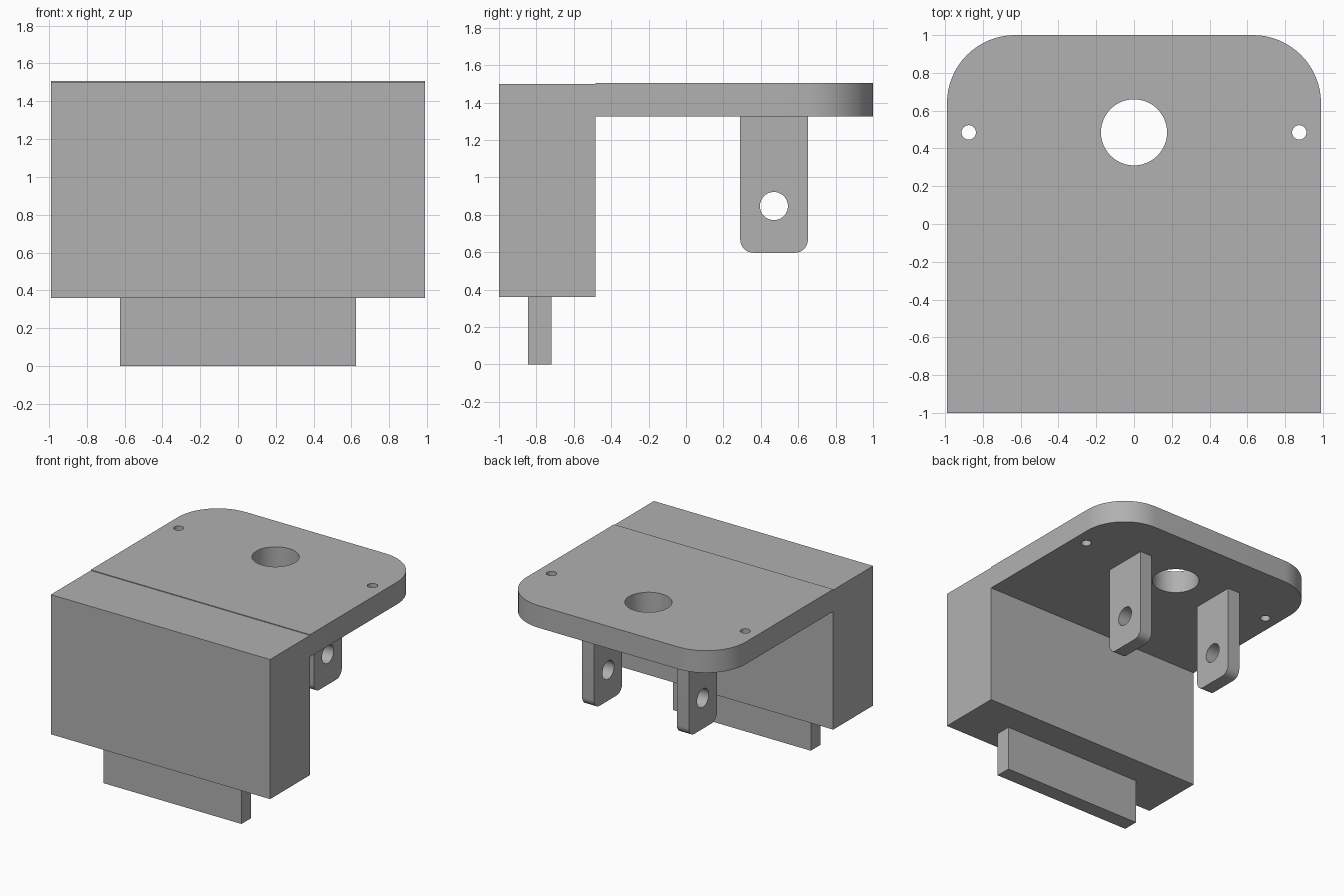
import bpy
import bmesh
import math
from mathutils import Matrix, Vector

cube = bpy.data.objects.get("Cube")
if cube:
    bpy.data.objects.remove(cube, do_unlink=True)

grey = bpy.data.materials.new("plain grey")
grey.use_nodes = True
colour = (0.44, 0.44, 0.44, 1)
grey.diffuse_color = colour
grey.node_tree.nodes["Principled BSDF"].inputs["Base Color"].default_value = colour


def make_object(name, bm):
    bmesh.ops.recalc_face_normals(bm, faces=bm.faces)
    mesh = bpy.data.meshes.new(name)
    bm.to_mesh(mesh)
    bm.free()
    mesh.materials.append(grey)
    obj = bpy.data.objects.new(name, mesh)
    bpy.context.collection.objects.link(obj)
    return obj


def box(name, low, high):
    bm = bmesh.new()
    low, high = Vector(low), Vector(high)
    size = high - low
    place = Matrix.Translation((low + high) / 2) @ Matrix.Diagonal((*size, 1))
    bmesh.ops.create_cube(bm, size=1, matrix=place)
    return make_object(name, bm)


def round_edges(obj, radius, segments, axis, test):
    """Round the edges that run along an axis and pass the position test."""
    bm = bmesh.new()
    bm.from_mesh(obj.data)
    edges = [e for e in bm.edges
             if abs((e.verts[0].co - e.verts[1].co).normalized()[axis]) > 0.99
             and test((e.verts[0].co + e.verts[1].co) / 2)]
    bmesh.ops.bevel(bm, geom=edges, offset=radius, segments=segments,
                    profile=0.5, affect='EDGES')
    bm.to_mesh(obj.data)
    bm.free()


def drill(obj, centre, radius, along_x=False):
    """Cut a round through hole along z, or along x."""
    bm = bmesh.new()
    turn = Matrix.Rotation(math.pi / 2, 4, 'Y') if along_x else Matrix()
    bmesh.ops.create_cone(bm, cap_ends=True, segments=48, radius1=radius,
                          radius2=radius, depth=0.5,
                          matrix=Matrix.Translation(centre) @ turn)
    cutter = make_object("hole_cutter", bm)
    cutter.hide_render = True
    mod = obj.modifiers.new("hole", 'BOOLEAN')
    mod.operation = 'DIFFERENCE'
    mod.solver = 'EXACT'
    mod.object = cutter
    select(obj)
    bpy.ops.object.modifier_apply(modifier=mod.name)
    bpy.data.objects.remove(cutter, do_unlink=True)


def select(obj):
    bpy.ops.object.select_all(action='DESELECT')
    obj.select_set(True)
    bpy.context.view_layer.objects.active = obj


# Front block and the narrow bar beneath it
box("front_block", (-0.99, -1, 0.36), (0.99, -0.485, 1.5))
box("lower_bar", (-0.623, -0.845, 0), (0.623, -0.72, 0.36))

# Top plate with rounded back corners, a large hole and two screw holes
plate = box("top_plate", (-0.99, -0.485, 1.325), (0.99, 1, 1.506))
round_edges(plate, 0.36, 16, 2, lambda p: p.y > 0)
drill(plate, (0, 0.485, 1.42), 0.175)
for side in (-1, 1):
    drill(plate, (side * 0.875, 0.485, 1.42), 0.038)

# Pair of hanging lugs with pin holes
lugs = []
for name, x in (("left_lug", 0.428), ("right_lug", -0.428)):
    lug = box(name, (x - 0.054, 0.29, 0.597), (x + 0.054, 0.652, 1.325))
    round_edges(lug, 0.07, 8, 0, lambda p: p.z < 1)
    drill(lug, (x, 0.47, 0.847), 0.075, along_x=True)
    lugs.append(lug)

for obj in [plate] + lugs:
    select(obj)
    bpy.ops.object.shade_smooth_by_angle(angle=math.radians(30))
